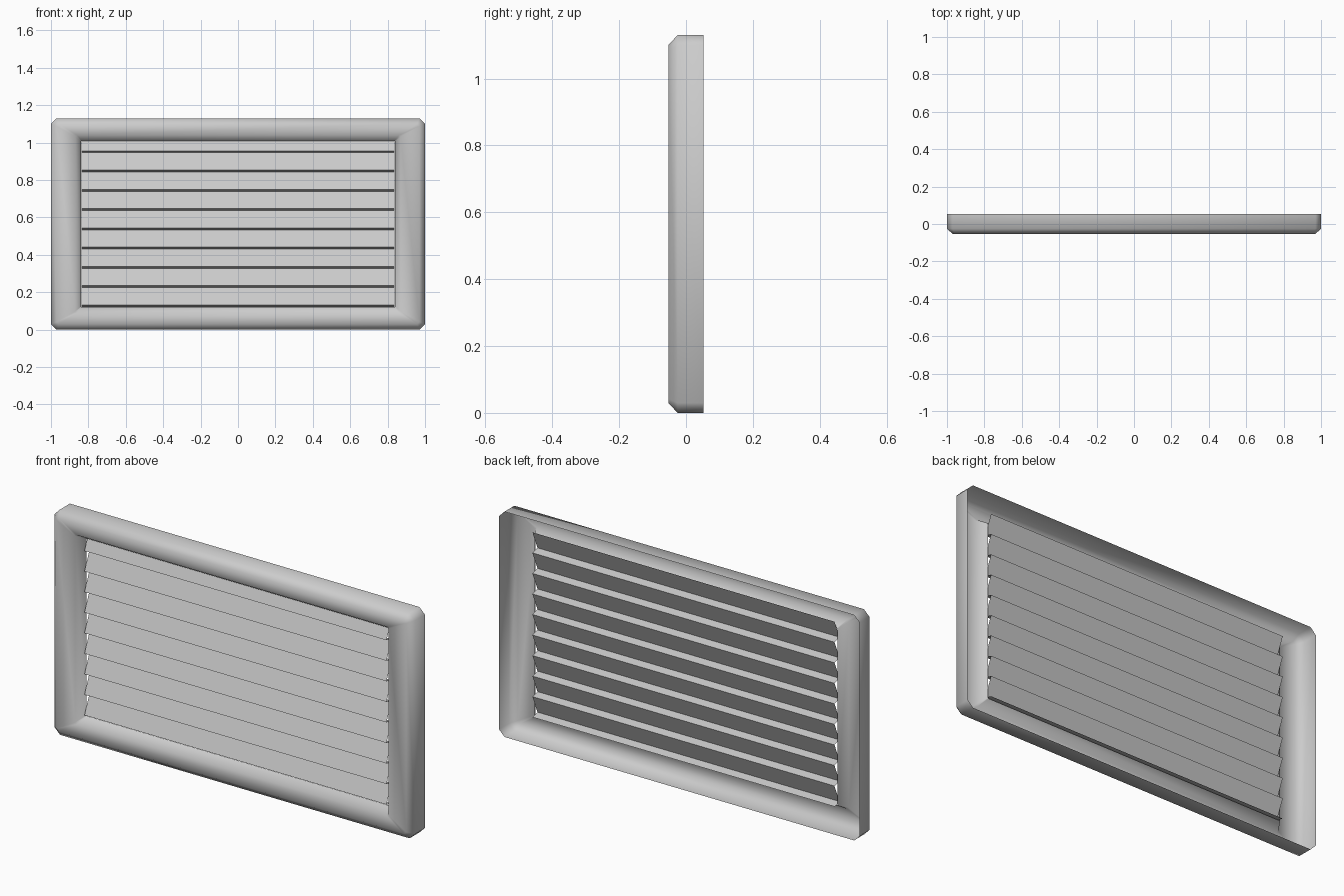
import bpy

# Remove the default cube
cube = bpy.data.objects.get("Cube")
if cube:
    bpy.data.objects.remove(cube, do_unlink=True)

# Single painted-metal colour
grey = bpy.data.materials.new("light_grey")
grey.use_nodes = True
grey.diffuse_color = (0.6, 0.6, 0.6, 1)
grey.node_tree.nodes["Principled BSDF"].inputs["Base Color"].default_value = (0.6, 0.6, 0.6, 1)

HALF_X, HALF_Z = 1.0, 0.565


def add_mesh(name, verts, faces, smooth):
    mesh = bpy.data.meshes.new(name)
    mesh.from_pydata(verts, [], faces)
    mesh.polygons.foreach_set("use_smooth", [smooth] * len(mesh.polygons))
    mesh.materials.append(grey)
    obj = bpy.data.objects.new(name, mesh)
    bpy.context.collection.objects.link(obj)
    return obj


def cut_rectangle(inset, corner, y):
    """Rectangle with cut corners, counter-clockwise seen from the front."""
    hx, hz = HALF_X - inset[0], HALF_Z - inset[1]
    cx, cz = hx - corner, hz - corner
    points = [(-cx, -hz), (cx, -hz), (hx, -cz), (hx, cz),
              (cx, hz), (-cx, hz), (-hx, cz), (-hx, -cz)]
    return [(x, y, z + HALF_Z) for x, z in points]


# Frame: a shell open at the back, from outer rim over the front to the inner lip
rings = [
    cut_rectangle((0, 0), 0.03, 0.053),
    cut_rectangle((0, 0), 0.03, -0.025),
    cut_rectangle((0.03, 0.03), 0.012, -0.053),
    cut_rectangle((0.13, 0.09), 0.008, -0.048),
    cut_rectangle((0.16, 0.12), 0.004, 0.0),
]
n = len(rings[0])
frame_faces = []
for r in range(len(rings) - 1):
    for i in range(n):
        j = (i + 1) % n
        frame_faces.append((r * n + i, r * n + j, (r + 1) * n + j, (r + 1) * n + i))
add_mesh("frame", [v for ring in rings for v in ring], frame_faces, True)

# Louvre: slats leaning back at the top, joined by narrow ledges
SLATS, PITCH, FIRST_Z = 9, 0.103, 0.132
FRONT_Y, BACK_Y, GAP = -0.02, 0.02, 0.01
profile = [(BACK_Y, FIRST_Z - GAP)]
for s in range(SLATS):
    z = FIRST_Z + s * PITCH
    profile += [(FRONT_Y, z), (BACK_Y, z + PITCH - GAP)]
louvre_verts = [(x, y, z) for y, z in profile for x in (-0.838, 0.838)]
louvre_faces = [(2 * i, 2 * i + 1, 2 * i + 3, 2 * i + 2) for i in range(len(profile) - 1)]
add_mesh("louvre_slats", louvre_verts, louvre_faces, False)
